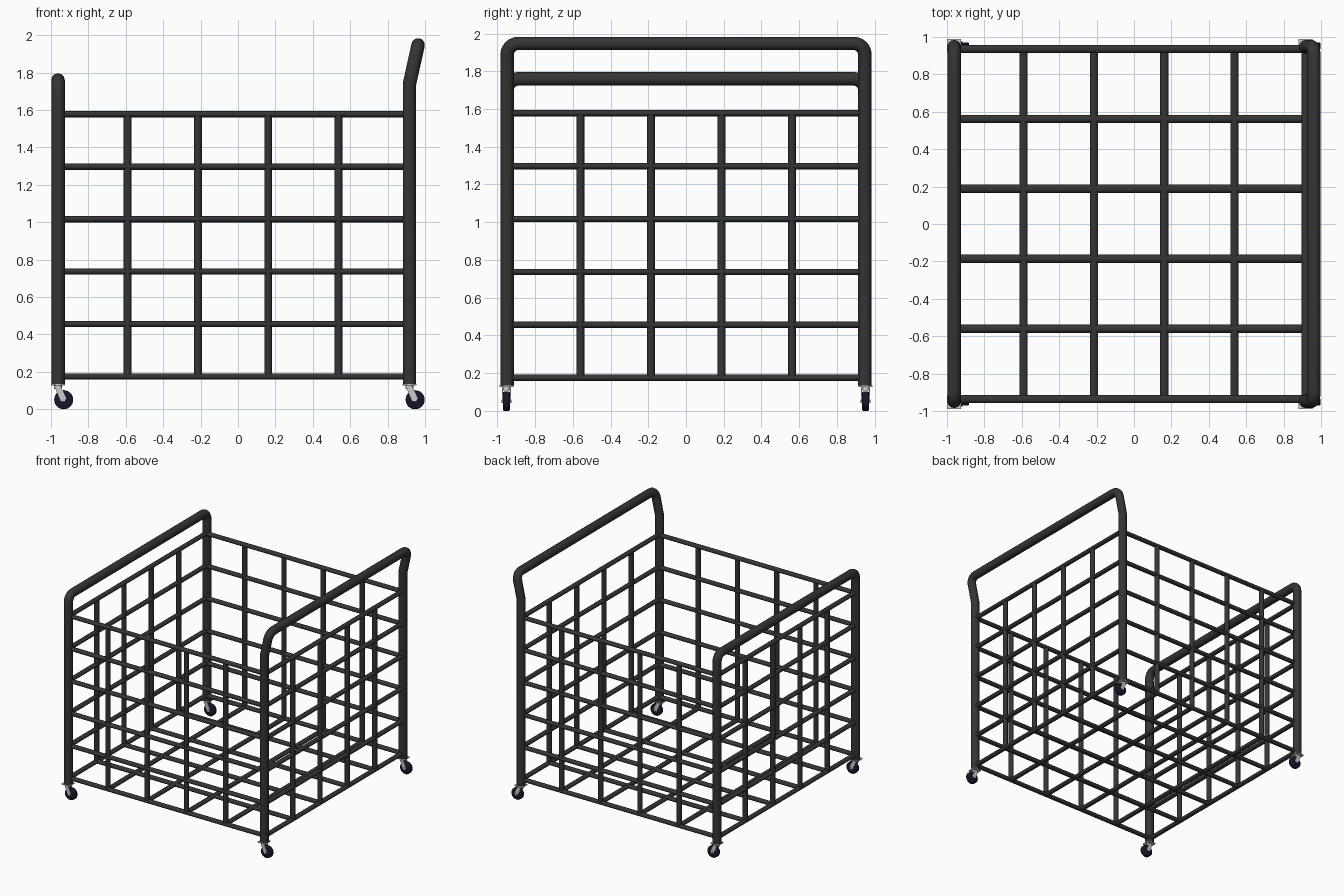
import bpy, bmesh, math
from mathutils import Vector, Matrix

if "Cube" in bpy.data.objects:
    bpy.data.objects.remove(bpy.data.objects["Cube"])

def material(name, col):
    m = bpy.data.materials.new(name)
    m.diffuse_color = (*col, 1)
    m.use_nodes = True
    m.node_tree.nodes["Principled BSDF"].inputs["Base Color"].default_value = m.diffuse_color
    return m

STEEL = material("dark_steel", (0.035, 0.035, 0.037))
RUBBER = material("wheel_rubber", (0.008, 0.008, 0.025))
ZINC = material("caster_metal", (0.55, 0.55, 0.53))

XL, XR, Y = -0.962, 0.917, 0.948      # post centre lines
YW = 0.936                            # front/back wire panels
Z0, Z1 = 0.175, 1.578                 # lowest and highest wires

def finish(name, bm, mat):
    me = bpy.data.meshes.new(name)
    bm.to_mesh(me)
    bm.free()
    ob = bpy.data.objects.new(name, me)
    bpy.context.collection.objects.link(ob)
    me.materials.append(mat)
    bpy.ops.object.select_all(action='DESELECT')
    bpy.context.view_layer.objects.active = ob
    ob.select_set(True)
    bpy.ops.object.shade_smooth_by_angle(angle=math.radians(50))
    return ob

def bar(bm, p, q, a=0.021, b=0.021, seg=12):
    """Rod from p to q; a = half width sideways, b = half height."""
    p, q = Vector(p), Vector(q)
    d = (q - p).normalized()
    ref = Vector((0, 1, 0)) if abs(d.z) > 0.9 else Vector((0, 0, 1))
    side = ref.cross(d).normalized()
    up = d.cross(side)
    m = Matrix((side * a, up * b, d * (q - p).length)).transposed().to_4x4()
    m.translation = (p + q) / 2
    bmesh.ops.create_cone(bm, cap_ends=True, segments=seg, radius1=1,
                          radius2=1, depth=1, matrix=m)

def block(bm, c, size, rot=Matrix()):
    m = Matrix.Translation(c) @ rot @ Matrix.Diagonal((*size, 1))
    bmesh.ops.create_cube(bm, size=1, matrix=m)

def fillet(a, c, b, r, n=6):
    """Quarter-round points at the right-angle corner c between a and b."""
    u, v = (a - c).normalized(), (b - c).normalized()
    o = c + (u + v) * r
    return [o - v * r * math.cos(t) - u * r * math.sin(t)
            for t in (i * math.pi / 2 / n for i in range(n + 1))]

def tube(name, pts, r):
    cu = bpy.data.curves.new(name, 'CURVE')
    cu.dimensions = '3D'
    cu.bevel_depth, cu.bevel_resolution, cu.use_fill_caps = r, 4, True
    sp = cu.splines.new('POLY')
    sp.points.add(len(pts) - 1)
    for s, p in zip(sp.points, pts):
        s.co = (*p, 1)
        s.radius = 1
    sp.use_smooth = True
    ob = bpy.data.objects.new(name, cu)
    bpy.context.collection.objects.link(ob)
    cu.materials.append(STEEL)

# end frames: plain hoop on the left, bent push handle on the right
def hoop(name, x, xt, zbend, zt):
    bend, corner = Vector((x, -Y, zbend)), Vector((xt, -Y, zt))
    half = [Vector((x, -Y, 0.134)), bend]
    half += fillet(bend, corner, Vector((xt, Y, zt)), 0.06)
    tube(name, half + [Vector((p.x, -p.y, p.z)) for p in reversed(half)], 0.036)

hoop("left_frame", XL, XL, 1.5, 1.76)
hoop("right_push_handle", XR, 0.963, 1.74, 1.948)

xs = [XL + (XR - XL) * i / 5 for i in range(1, 5)]
xs = [x - 0.004 for x in xs]
ys = [-0.56 + 0.374 * i for i in range(4)]
zs = [Z0 + (Z1 - Z0) * i / 5 for i in range(6)]

# front and back wire panels
for name, y in (("front_panel", -YW), ("back_panel", YW)):
    bm = bmesh.new()
    for z in zs:
        bar(bm, (XL, y, z), (XR, y, z), 0.022, 0.017)
    for x in xs:
        bar(bm, (x, y, Z0), (x, y, Z1))
    finish(name, bm, STEEL)

# left and right wire panels
for name, x in (("left_panel", XL), ("right_panel", XR)):
    bm = bmesh.new()
    for z in zs:
        bar(bm, (x, -Y, z), (x, Y, z), 0.022, 0.017)
    for y in ys:
        bar(bm, (x, y, Z0), (x, y, Z1))
    finish(name, bm, STEEL)

# floor grid
bm = bmesh.new()
for y in ys:
    bar(bm, (XL, y, Z0), (XR, y, Z0), 0.022, 0.017)
for x in xs:
    bar(bm, (x, -YW, Z0), (x, YW, Z0), 0.022, 0.017)
finish("floor_grid", bm, STEEL)

# casters: mounting plate, trailing fork and wheel
for sx, x in (("left", XL), ("right", XR)):
    for sy, y in (("front", -0.952), ("back", 0.952)):
        wx, wz = x + 0.03, 0.051
        bm = bmesh.new()
        block(bm, (x, y, 0.13), (0.074, 0.074, 0.008))
        bar(bm, (x, y, 0.108), (x, y, 0.128), 0.022, 0.022, 16)
        ang = math.atan2(wx - x, wz - 0.118)
        rot = Matrix.Rotation(ang, 4, 'Y')
        for s in (-1, 1):
            block(bm, ((x + wx) / 2, y + s * 0.021, 0.083),
                  (0.032, 0.004, 0.075), rot)
        block(bm, (x + 0.003, y, 0.111), (0.034, 0.046, 0.006))
        bar(bm, (wx, y - 0.026, wz), (wx, y + 0.026, wz), 0.009, 0.009)
        finish(f"{sy}_{sx}_caster_fork", bm, ZINC)
        bm = bmesh.new()
        bar(bm, (wx, y - 0.018, wz), (wx, y + 0.018, wz), 0.051, 0.051, 28)
        rim = [e for e in bm.edges if any(len(f.verts) > 4 for f in e.link_faces)]
        bmesh.ops.bevel(bm, geom=rim, offset=0.006, segments=2, affect='EDGES', profile=0.5)
        finish(f"{sy}_{sx}_caster_wheel", bm, RUBBER)
